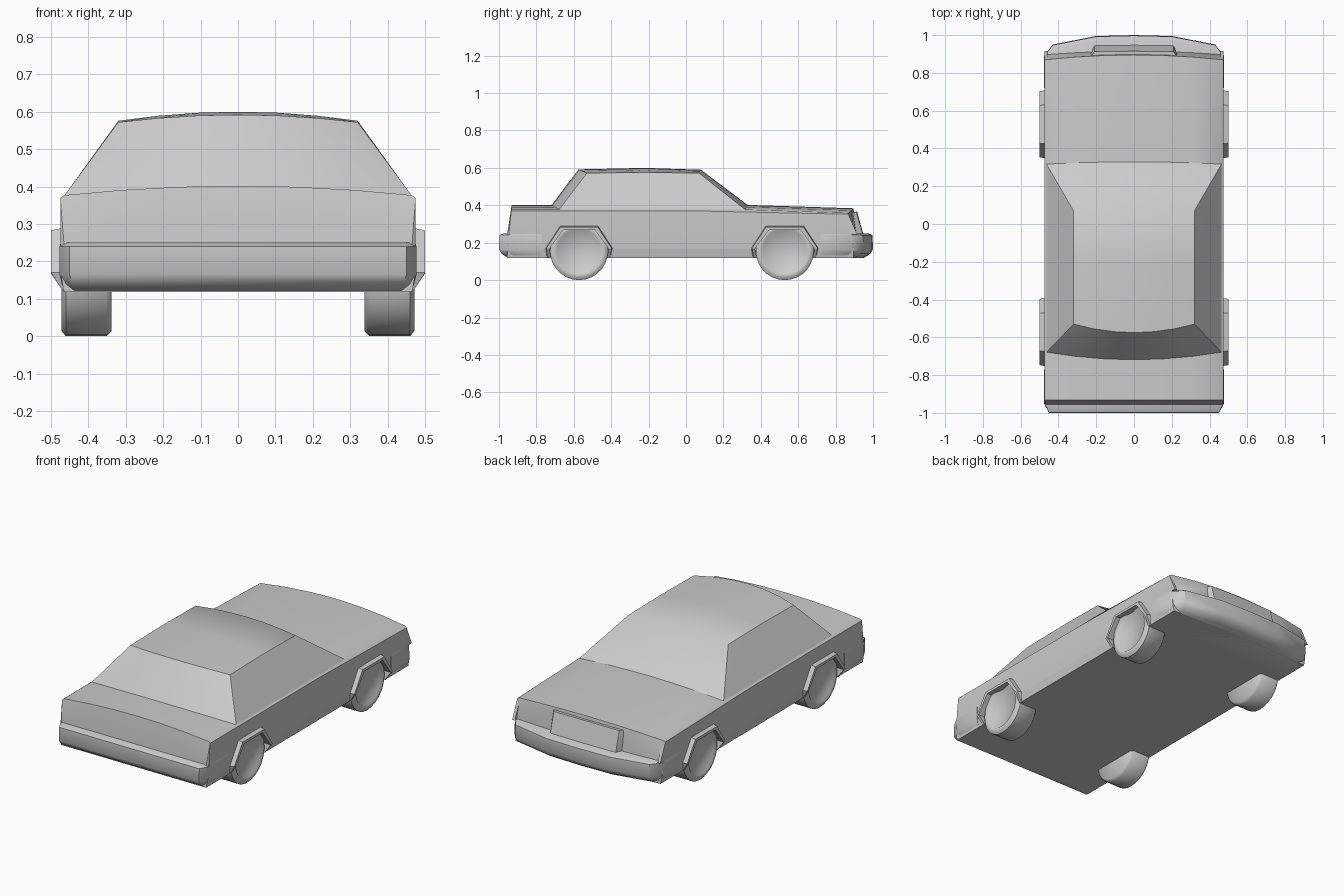
import bpy, bmesh, math
from mathutils import Vector

if "Cube" in bpy.data.objects:
    bpy.data.objects.remove(bpy.data.objects["Cube"])

grey = bpy.data.materials.new("light_grey")
grey.use_nodes = True
grey.diffuse_color = (0.6, 0.6, 0.6, 1)
shader = next(n for n in grey.node_tree.nodes if n.type == 'BSDF_PRINCIPLED')
shader.inputs["Base Color"].default_value = (0.6, 0.6, 0.6, 1)


def finish(name, bm, angle=35):
    """Turn a bmesh into a shaded, coloured object."""
    bmesh.ops.recalc_face_normals(bm, faces=bm.faces)
    mesh = bpy.data.meshes.new(name)
    bm.to_mesh(mesh)
    bm.free()
    mesh.materials.append(grey)
    ob = bpy.data.objects.new(name, mesh)
    bpy.context.collection.objects.link(ob)
    shade(ob, angle)
    return ob


def shade(ob, angle):
    bpy.ops.object.select_all(action='DESELECT')
    ob.select_set(True)
    bpy.context.view_layer.objects.active = ob
    bpy.ops.object.shade_smooth_by_angle(angle=math.radians(angle))


def hull(name, points, angle=35):
    """Convex solid around a few points."""
    bm = bmesh.new()
    for p in points:
        bm.verts.new(p)
    bmesh.ops.convex_hull(bm, input=bm.verts[:])
    bmesh.ops.delete(bm, geom=[v for v in bm.verts if not v.link_faces], context='VERTS')
    bmesh.ops.dissolve_limit(bm, angle_limit=0.015, verts=bm.verts[:], edges=bm.edges[:])
    return finish(name, bm, angle)


def both(points):
    return [(s * x, y, z) for x, y, z in points for s in (-1, 1)]


def bow(middle, drop, f):
    return middle - drop * f * f


STEPS = (0, 0.33, 0.67, 1)

# Lower body: crowned hood and boot lid, bowed nose, tucked sills
pts = []
for f in STEPS:
    x = 0.465 * f
    for y, z in ((-0.932, 0.402), (-0.2, 0.402), (0.33, 0.402)):
        pts.append((x, y, bow(z, 0.025, f)))
    pts.append((x, bow(0.895, 0.025, f), bow(0.384, 0.025, f)))
    pts += [(x, bow(0.915, 0.018, f), z) for z in (0.25, 0.118)]
    pts += [(x, -0.956, 0.245), (x, -0.956, 0.118)]
for y, z in ((-0.934, 0.37), (0.05, 0.37), (0.868, 0.352)):
    pts.append((0.475, y, z))
pts += [(0.475, y, 0.17) for y in (-0.955, 0.895)]
body = hull("body", both(pts))

# Cabin: sloped glass and crowned roof
pts = []
for f in STEPS:
    base, roof = 0.465 * f, 0.32 * f
    pts += [(base, bow(-0.72, -0.04, f), bow(0.4, 0.025, f)),
            (base, bow(0.332, 0.012, f), bow(0.4, 0.025, f)),
            (roof, bow(-0.575, -0.045, f), bow(0.592, 0.02, f)),
            (roof, -0.22, bow(0.6, 0.024, f)),
            (roof, bow(0.08, 0.01, f), bow(0.59, 0.018, f))]
hull("cabin", both(pts), 38)


# Bumpers: plan outline stacked in rounded layers
def bumper(name, outline, end):
    pts = []
    for z, inset, side in ((0.25, 0.025, 0.474), (0.24, 0.003, 0.477), (0.165, 0, 0.477),
                           (0.14, 0.015, 0.471), (0.118, 0.05, 0.462)):
        for x, y in outline:
            pts.append((x * side / 0.477, y - math.copysign(inset, y), z))
        pts.append((side, end, z))
    hull(name, both(pts), 40)


bumper("nose_bumper", [(0, 1), (0.2, 0.995), (0.43, 0.95), (0.477, 0.89)], 0.72)
bumper("tail_bumper", [(0, -1), (0.45, -1), (0.477, -0.95)], -0.77)

# Raised grille and the narrow posts outside the lamps
hull("grille", both([(0.21, 0.912, 0.364), (0.21, 0.945, 0.245), (0, 0.915, 0.366),
                     (0, 0.948, 0.245), (0.245, 0.86, 0.362), (0.245, 0.86, 0.245)]))
for side, label in ((1, "left"), (-1, "right")):
    hull(label + "_nose_post", [(side * x, y, z) for x in (0.458, 0.475) for y, z in
                                ((0.85, 0.352), (0.868, 0.352), (0.85, 0.245), (0.915, 0.245))])

# Wheels, flared arches and shallow wheel openings
ARCH = [(-0.165, 0.118), (-0.175, 0.17), (-0.1, 0.283), (0.1, 0.283), (0.175, 0.17), (0.165, 0.118)]
TYRE = [(0, 0.463), (0.114, 0.463), (0.122, 0.472), (0.14, 0.472), (0.155, 0.46),
        (0.155, 0.352), (0.142, 0.338), (0, 0.338)]


def wheel(name, side, cy):
    bm = bmesh.new()
    verts = [bm.verts.new((side * x, cy, 0.155 + r)) for r, x in TYRE]
    edges = [bm.edges.new(pair) for pair in zip(verts, verts[1:])]
    bmesh.ops.spin(bm, geom=verts + edges, cent=(0, cy, 0.155), axis=(1, 0, 0),
                   angle=math.tau, steps=28, use_duplicate=False)
    bmesh.ops.remove_doubles(bm, verts=bm.verts[:], dist=0.0005)
    finish(name, bm, 50)


def arch(name, side, cy):
    bm = bmesh.new()
    rings = []
    for u, z in ARCH:
        low = z < 0.15
        face = 0.466 if low else 0.5
        drop = 0 if low else (0.015 if z > 0.2 else 0.002)
        inner = u - math.copysign(0.016, u)
        ring = [(0.455, u * 1.04, z + drop * 0.6), (face, u, z),
                (face, inner, z - drop), (0.452, inner, z - drop)]
        rings.append([bm.verts.new((side * x, cy + v, h)) for x, v, h in ring])
    for a, b in zip(rings, rings[1:]):
        for i in range(4):
            j = (i + 1) % 4
            bm.faces.new((a[i], a[j], b[j], b[i]))
    for ring in (rings[0], rings[-1]):
        bm.faces.new(ring)
    finish(name, bm, 25)


def cut_opening(side, cy):
    section = [(u * 0.94, z - 0.006 if z > 0.15 else 0.08) for u, z in ARCH]
    cutter = hull("opening_cutter", [(side * x, cy + u, z) for x in (0.445, 0.6) for u, z in section])
    cutter.hide_render = True
    mod = body.modifiers.new("opening", 'BOOLEAN')
    mod.operation = 'DIFFERENCE'
    mod.solver = 'EXACT'
    mod.object = cutter
    bpy.context.view_layer.objects.active = body
    bpy.ops.object.modifier_apply(modifier=mod.name)
    bpy.data.objects.remove(cutter)


for side, label in ((1, "left"), (-1, "right")):
    for cy, end in ((-0.572, "tail"), (0.528, "nose")):
        wheel(f"{label}_{end}_wheel", side, cy)
        arch(f"{label}_{end}_arch", side, cy)
        cut_opening(side, cy)
shade(body, 35)
